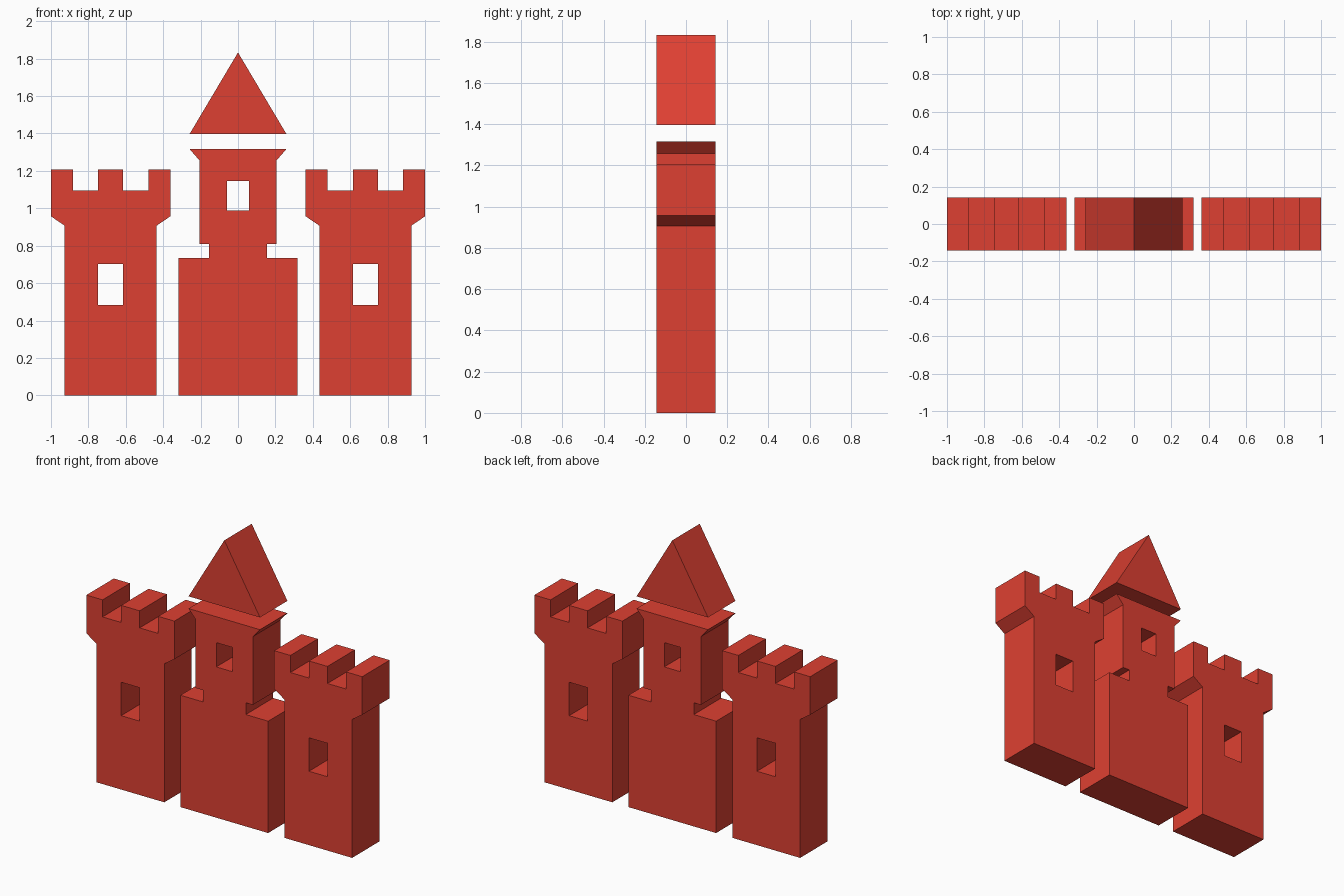
import bpy
import bmesh
import math
from mathutils import Matrix

if "Cube" in bpy.data.objects:
    bpy.data.objects.remove(bpy.data.objects["Cube"])

HALF_DEPTH = 0.142

red = bpy.data.materials.new("castle_red")
red.diffuse_color = (0.73, 0.051, 0.032, 1.0)
red.use_nodes = True
red.node_tree.nodes["Principled BSDF"].inputs["Base Color"].default_value = red.diffuse_color


def rect(x0, x1, z0, z1):
    return [(x0, z0), (x1, z0), (x1, z1), (x0, z1)]


def symmetric(right_side):
    """Close a right-hand outline (bottom to top) with its mirror image."""
    left = [(-x, z) for x, z in reversed(right_side) if x > 0]
    return right_side + left


def slab(name, *loops):
    """Extrude an outline with optional holes through the castle's depth."""
    curve = bpy.data.curves.new(name + "_profile", 'CURVE')
    curve.dimensions = '2D'
    curve.fill_mode = 'BOTH'
    curve.extrude = HALF_DEPTH
    for loop in loops:
        spline = curve.splines.new('POLY')
        spline.points.add(len(loop) - 1)
        for point, (x, z) in zip(spline.points, loop):
            point.co = (x, z, 0, 1)
        spline.use_cyclic_u = True
    helper = bpy.data.objects.new(name + "_helper", curve)
    mesh = bpy.data.meshes.new_from_object(helper)
    bpy.data.objects.remove(helper)
    bpy.data.curves.remove(curve)

    # Stand the profile upright and tidy it into flat faces
    mesh.transform(Matrix.Rotation(math.radians(90), 4, 'X'))
    bm = bmesh.new()
    bm.from_mesh(mesh)
    bmesh.ops.remove_doubles(bm, verts=bm.verts, dist=1e-5)
    bmesh.ops.recalc_face_normals(bm, faces=bm.faces)
    for face in bm.faces:
        face.smooth = False
        face.material_index = 0
    bm.to_mesh(mesh)
    bm.free()
    mesh.name = name
    mesh.materials.clear()
    mesh.materials.append(red)
    obj = bpy.data.objects.new(name, mesh)
    bpy.context.collection.objects.link(obj)
    return obj


# Side towers: flared top, three battlements and a window
tower_outline = symmetric([
    (0.246, 0), (0.246, 0.907), (0.319, 0.957), (0.319, 1.207),
    (0.202, 1.207), (0.202, 1.095), (0.067, 1.095), (0.067, 1.207)])
tower_window = rect(-0.067, 0.067, 0.484, 0.703)
for name, cx in (("left_tower", -0.681), ("right_tower", 0.681)):
    slab(name, *[[(x + cx, z) for x, z in loop]
                 for loop in (tower_outline, tower_window)])

# Central keep: wide base, narrow neck, windowed turret with flared rim
keep_outline = symmetric([
    (0.318, 0), (0.318, 0.733), (0.156, 0.733), (0.156, 0.810),
    (0.207, 0.810), (0.207, 1.257), (0.259, 1.317)])
slab("central_keep", keep_outline, rect(-0.058, 0.058, 0.988, 1.147))

# Floating gable roof
slab("keep_roof", symmetric([(0.259, 1.397), (0, 1.833)]))
